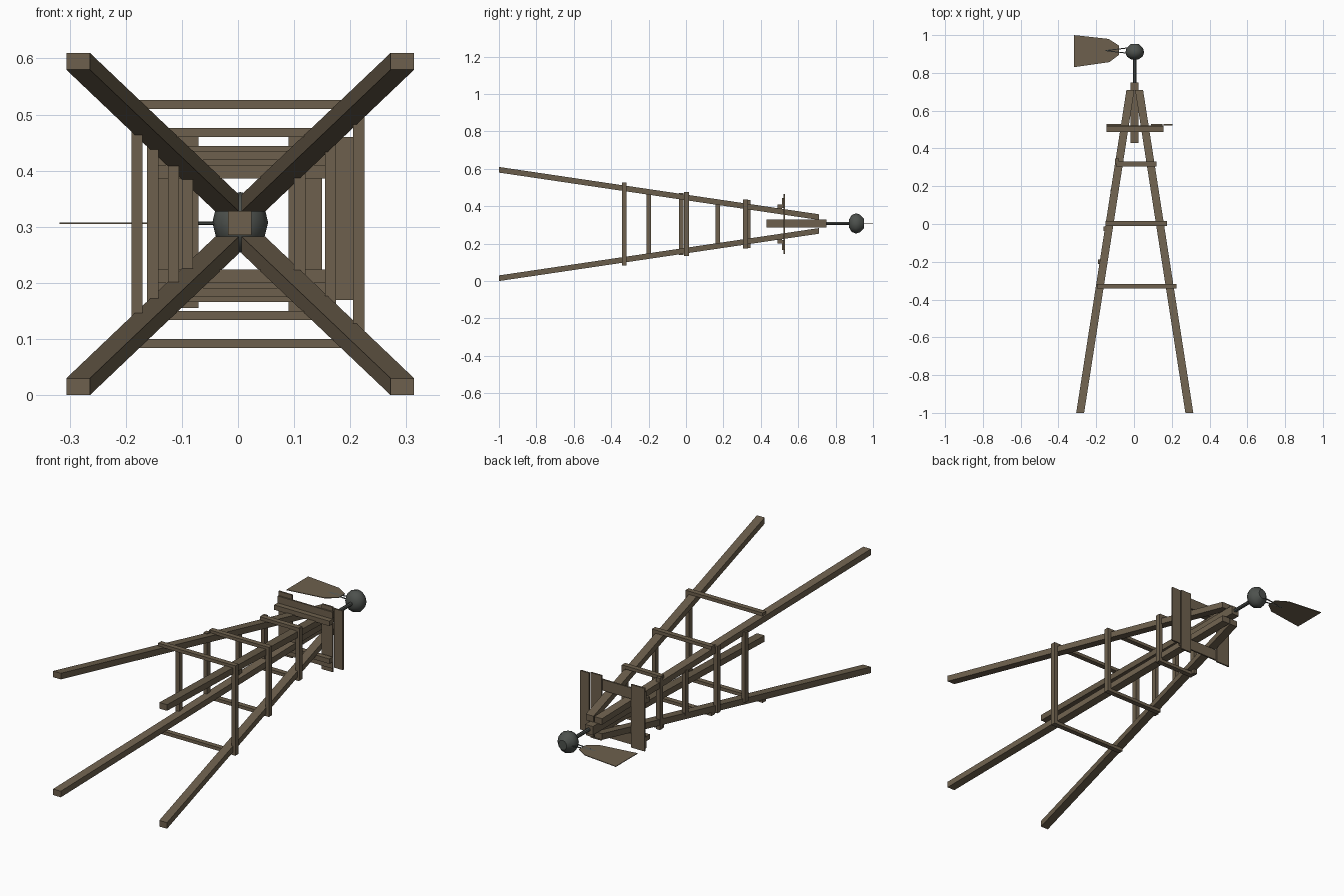
import bpy, bmesh, math
from mathutils import Vector, Matrix

if "Cube" in bpy.data.objects:
    bpy.data.objects.remove(bpy.data.objects["Cube"])


def material(name, rgb):
    m = bpy.data.materials.new(name)
    m.diffuse_color = (*rgb, 1)
    m.use_nodes = True
    m.node_tree.nodes["Principled BSDF"].inputs["Base Color"].default_value = m.diffuse_color
    return m


wood = material("weathered wood", (0.155, 0.118, 0.075))
metal = material("dark grey metal", (0.075, 0.083, 0.075))
CX, CZ = 0.004, 0.305  # tower axis


def finish(name, bm, mat):
    bmesh.ops.recalc_face_normals(bm, faces=bm.faces)
    me = bpy.data.meshes.new(name)
    bm.to_mesh(me)
    bm.free()
    me.materials.append(mat)
    ob = bpy.data.objects.new(name, me)
    bpy.context.collection.objects.link(ob)
    return ob


def box(name, x0, x1, y0, y1, z0, z1, mat=wood):
    bm = bmesh.new()
    bmesh.ops.create_cube(bm, size=1)
    for v in bm.verts:
        v.co = Vector(((x0 + x1) / 2 + v.co.x * (x1 - x0),
                       (y0 + y1) / 2 + v.co.y * (y1 - y0),
                       (z0 + z1) / 2 + v.co.z * (z1 - z0)))
    return finish(name, bm, mat)


def rod(name, a, b, r, sides=8, mat=metal):
    a, b = Vector(a), Vector(b)
    d = b - a
    bm = bmesh.new()
    mtx = Matrix.Translation((a + b) / 2) @ d.to_track_quat('Z', 'Y').to_matrix().to_4x4()
    bmesh.ops.create_cone(bm, cap_ends=True, segments=sides, radius1=r, radius2=r,
                          depth=d.length, matrix=mtx)
    return finish(name, bm, mat)


# four tapering tower legs, sheared from boxes
for sx in (-1, 1):
    for sz in (-1, 1):
        bm = bmesh.new()
        bmesh.ops.create_cube(bm, size=1)
        for v in bm.verts:
            top = v.co.y > 0
            ox, oz = (0.023, 0.037) if top else (0.289, 0.290)
            v.co = Vector((CX + sx * ox + v.co.x * 0.042, 0.71 if top else -1.0,
                           CZ + sz * oz + v.co.z * 0.030))
        finish("tower_leg", bm, wood)

# cross braces on the upper, lower and right faces: y, x range, z reach, right bar
for y, x0, x1, reach, bx, bz in ((-0.33, -0.195, 0.222, 0.221, 0.215, 0.221),
                                 (0.003, -0.15, 0.165, 0.171, 0.165, 0.171),
                                 (0.318, -0.095, 0.115, 0.130, 0.110, 0.128)):
    for s in (-1, 1):
        zc = CZ + s * (reach - 0.008)
        box("cross_brace", x0, x1, y - 0.0125, y + 0.0125, zc - 0.008, zc + 0.008)
    box("side_brace", bx - 0.010, bx + 0.010, y - 0.0125, y + 0.0125, CZ - bz, CZ + bz)

# ladder rungs on the left face
for y, x, h in ((-0.20, -0.180, 0.172), (-0.025, -0.152, 0.165),
                (0.17, -0.115, 0.110), (0.333, -0.090, 0.127)):
    box("ladder_rung", x - 0.010, x + 0.010, y - 0.0125, y + 0.0125, CZ - h, CZ + h)

# platform beams and deck planks around the tower head
for s in (-1, 1):
    zc = CZ + s * 0.093
    box("platform_beam", -0.145, 0.155, 0.488, 0.514, zc - 0.012, zc + 0.012)
    zc = CZ + s * 0.112
    box("deck_plank_across", -0.145, 0.155, 0.514, 0.522, zc - 0.027, zc + 0.027)
for x0, x1, z0, z1 in ((-0.145, -0.07, 0.155, 0.465), (0.09, 0.15, 0.145, 0.465),
                       (0.157, 0.205, 0.17, 0.46)):
    box("deck_plank", x0, x1, 0.521, 0.529, z0, z1)

# centre post, shaft and hub
box("centre_post", -0.018, 0.024, 0.43, 0.75, 0.285, 0.328)
rod("shaft", (CX, 0.74, 0.308), (CX, 0.89, 0.308), 0.009)
bm = bmesh.new()
rings = []
for y, r in ((0.872, 0.022), (0.886, 0.045), (0.908, 0.054), (0.930, 0.048), (0.953, 0.024)):
    rings.append([bm.verts.new((CX + 0.92 * r * math.cos(a), y, 0.308 + r * math.sin(a)))
                  for a in [math.tau * i / 12 for i in range(12)]])
for p, q in zip(rings, rings[1:]):
    for i in range(12):
        bm.faces.new((p[i], p[(i + 1) % 12], q[(i + 1) % 12], q[i]))
bm.faces.new(rings[0])
bm.faces.new(rings[-1])
hub = finish("hub", bm, metal)
bpy.context.view_layer.objects.active = hub
hub.select_set(True)
bpy.ops.object.shade_smooth_by_angle(angle=math.radians(40))

# thin tail vane with its two stays
outline = ((-0.318, 1.0), (-0.135, 0.980), (-0.08, 0.945),
           (-0.08, 0.895), (-0.13, 0.857), (-0.318, 0.83))
bm = bmesh.new()
face = bm.faces.new([bm.verts.new((x, y, 0.305)) for x, y in outline])
ext = bmesh.ops.extrude_face_region(bm, geom=[face])
for v in ext["geom"]:
    if isinstance(v, bmesh.types.BMVert):
        v.co.z += 0.003
finish("tail_vane", bm, wood)
for s in (-1, 1):
    rod("vane_stay", (-0.15, 0.918, 0.3065), (-0.035, 0.918 + s * 0.014, 0.3065), 0.003, 6)
